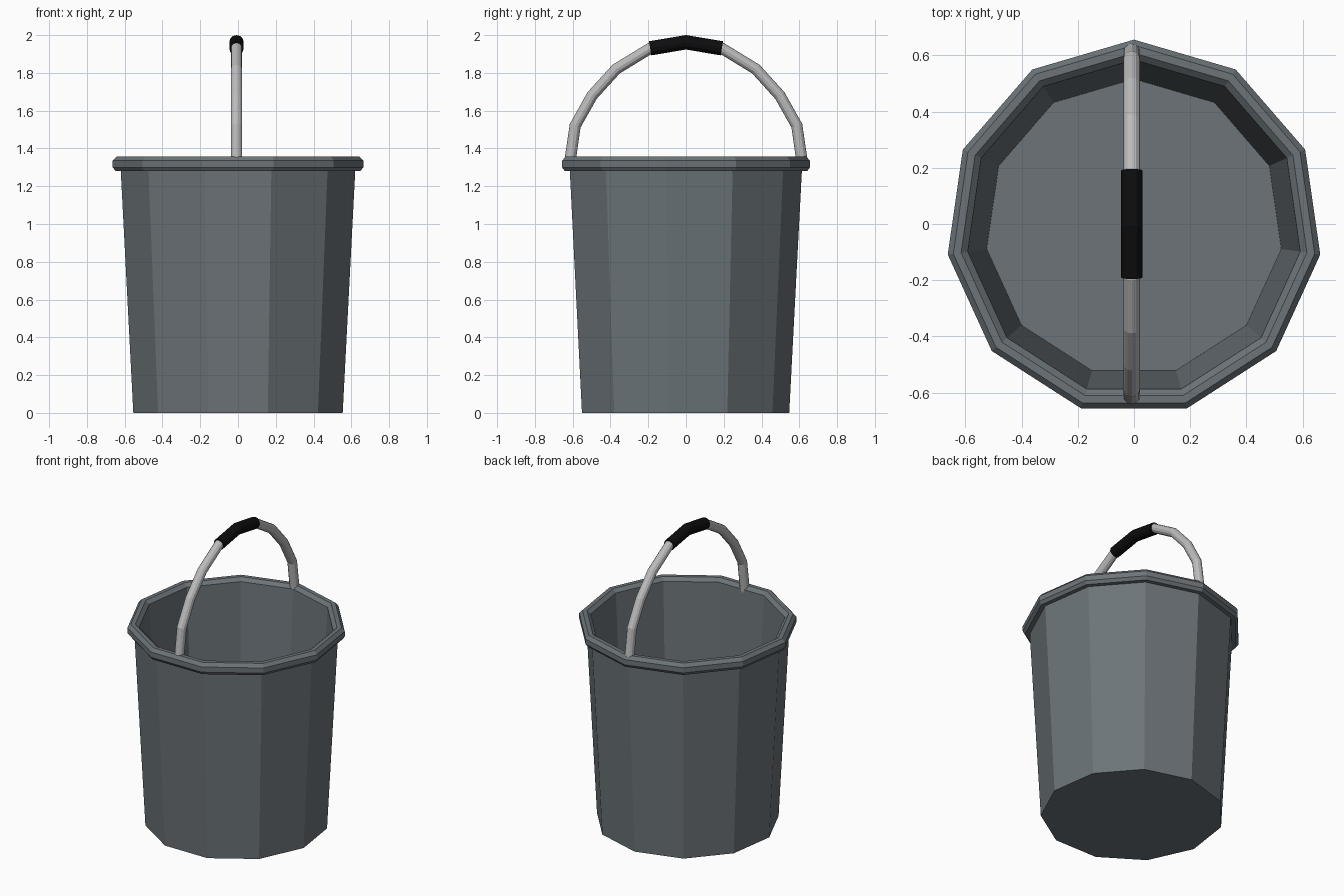
import bpy
import bmesh
import math
from mathutils import Vector

old = bpy.data.objects.get("Cube")
if old:
    bpy.data.objects.remove(old, do_unlink=True)


def material(name, rgb):
    mat = bpy.data.materials.new(name)
    mat.use_nodes = True
    colour = (*rgb, 1)
    mat.diffuse_color = colour
    mat.node_tree.nodes["Principled BSDF"].inputs["Base Color"].default_value = colour
    return mat


def skin(name, rings, mat):
    """Bridge a list of point rings and cap both ends."""
    bm = bmesh.new()
    loops = [[bm.verts.new(p) for p in ring] for ring in rings]
    n = len(loops[0])
    for a, b in zip(loops, loops[1:]):
        for i in range(n):
            j = (i + 1) % n
            bm.faces.new((a[i], a[j], b[j], b[i]))
    bm.faces.new(loops[0])
    bm.faces.new(loops[-1])
    bmesh.ops.recalc_face_normals(bm, faces=bm.faces[:])
    mesh = bpy.data.meshes.new(name)
    bm.to_mesh(mesh)
    bm.free()
    mesh.materials.append(mat)
    obj = bpy.data.objects.new(name, mesh)
    bpy.context.collection.objects.link(obj)
    return obj


def lathe_ring(r, z, sides=11, y_shift=-0.0135):
    # one corner points to the back
    angles = [math.tau * i / sides for i in range(sides)]
    return [(r * math.sin(a), r * math.cos(a) + y_shift, z) for a in angles]


def tube(name, path, radius, mat, sides=12):
    """Sweep a circle along a path that lies in the yz plane."""
    pts = [Vector((-0.008, y, z)) for y, z in path]
    side = Vector((1, 0, 0))
    rings = []
    for i, p in enumerate(pts):
        tangent = Vector((0, 0, 0))
        if i > 0:
            tangent += (p - pts[i - 1]).normalized()
        if i < len(pts) - 1:
            tangent += (pts[i + 1] - p).normalized()
        up = side.cross(tangent.normalized())
        angles = [math.tau * k / sides for k in range(sides)]
        rings.append([p + radius * (math.cos(a) * up + math.sin(a) * side) for a in angles])
    return skin(name, rings, mat)


def mirrored(half):
    return half + [(-y, z) for y, z in reversed(half[:-1])]


grey = material("bucket grey", (0.15, 0.175, 0.19))
metal = material("handle metal", (0.5, 0.5, 0.5))
black = material("grip black", (0.004, 0.004, 0.004))

# Bucket: outer wall, rolled rim, inner wall, floor
profile = [(0.56, 0), (0.627, 1.28), (0.655, 1.28), (0.67, 1.30), (0.67, 1.335),
           (0.65, 1.357), (0.622, 1.357), (0.598, 1.335), (0.53, 0.03)]
skin("bucket", [lathe_ring(r, z) for r, z in profile], grey)

# Bail handle
arch = [(-0.617, 1.30), (-0.61, 1.36), (-0.587, 1.52), (-0.497, 1.68),
        (-0.37, 1.82), (-0.19, 1.93), (0, 1.962)]
tube("bail_handle", mirrored(arch), 0.03, metal)

# Hand grip around the top of the handle
tube("hand_grip", mirrored(arch[-2:]), 0.038, black)
